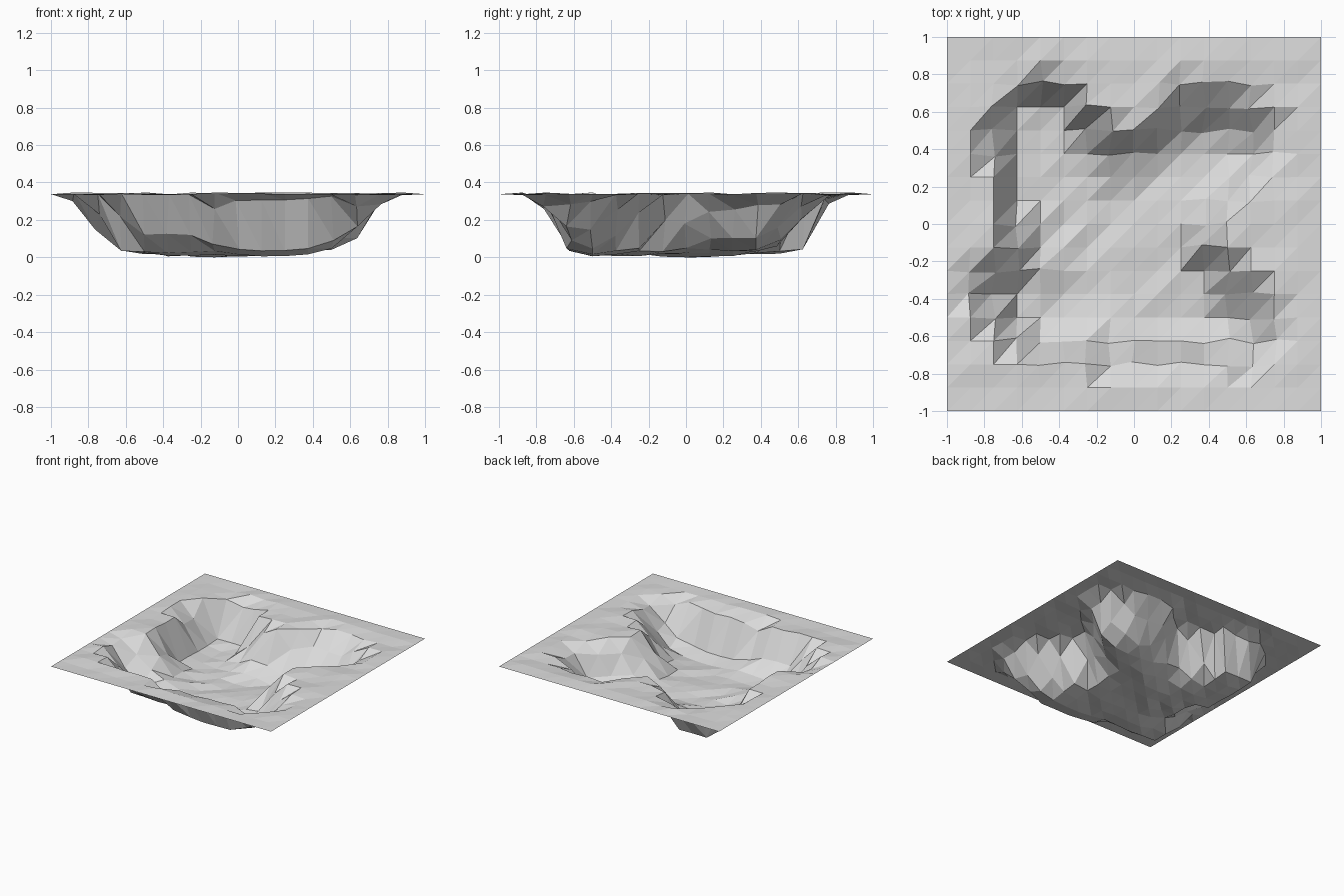
import bpy, bmesh, random
from mathutils import Vector
from mathutils.geometry import intersect_point_line

random.seed(4)
cube = bpy.data.objects.get("Cube")
if cube:
    bpy.data.objects.remove(cube)

HALF = 8              # grid cells from centre to edge
CELL = 1 / HALF
GROUND, FOOT_Z, FLOOR = 0.345, 0.048, 0.016

# Outlines of the pit in grid cells: upper rim, then foot of the walls
RIM = [(-7, 4), (-7, 3), (-6, 2), (-6, -1), (-7.3, -1.3), (-7.5, -3), (-7, -4),
       (-6, -5), (-5, -6), (-2, -6.2), (-1, -6.8), (0, -6.3), (3, -6.3),
       (4, -6.2), (5, -7), (6, -6), (7, -5), (7, -4), (6, -3), (5, -2), (4, -1),
       (4.1, 0), (7, 3), (7, 4), (6, 5), (5, 6.4), (1, 6.4), (0.8, 5.4), (0.2, 4),
       (-0.7, 4.4), (-1, 5), (-2, 5.2), (-2, 6.3), (-5, 6.3)]
FOOT = [(-5, 5), (-5, 1), (-4, 0), (-4, -1), (-3, -1.5), (-3.5, -2.2), (-5, -3),
        (-5, -4), (-4, -4.4), (-2, -4.4), (-1, -4.7), (1, -5), (2, -5), (4, -4.6),
        (4, -4), (3, -3), (3, -2), (2, -2), (2, 1), (3, 2), (4.4, 3.2), (3, 3.5),
        (1, 3.1), (0, 2.7), (-1, 2.3), (-2, 3), (-3, 4), (-3, 5)]


def edges(outline):
    return zip(outline, outline[1:] + outline[:1])


def inside(x, y, outline):
    hit = False
    for (ax, ay), (bx, by) in edges(outline):
        if (ay > y) != (by > y) and x < ax + (y - ay) * (bx - ax) / (by - ay):
            hit = not hit
    return hit


def distance(x, y, outline):
    p = Vector((x, y, 0))
    best = 99
    for a, b in edges(outline):
        a, b = Vector((*a, 0)), Vector((*b, 0))
        t = intersect_point_line(p, a, b)[1]
        best = min(best, (p - a.lerp(b, max(0, min(1, t)))).length)
    return best


def ground_point(i, j):
    x, y = i * CELL, j * CELL
    if max(abs(i), abs(j)) == HALF:
        return x, y, GROUND
    to_rim, to_foot = distance(i, j, RIM), distance(i, j, FOOT)
    if to_foot < 0.01 or inside(i, j, FOOT):
        # Rough floor, slightly dished
        z = FOOT_Z + (FLOOR - FOOT_Z) * min(to_foot / 1.3, 1) + random.uniform(-0.011, 0.011)
    elif to_rim > 0.01 and inside(i, j, RIM):
        # Crumbled wall, easing off towards rim and foot
        depth = to_rim / (to_rim + to_foot)
        depth *= depth * (3 - 2 * depth)
        z = GROUND + (FOOT_Z - GROUND) * depth + random.uniform(-0.012, 0.012)
        x += random.uniform(-0.015, 0.015)
        y += random.uniform(-0.015, 0.015)
    else:
        z = GROUND + random.uniform(-0.006, 0.01)
    return x, y, z


# Ground sheet of triangles, all split along the same diagonal
bm = bmesh.new()
span = range(-HALF, HALF + 1)
grid = {(i, j): bm.verts.new(ground_point(i, j)) for j in span for i in span}
for j in span[:-1]:
    for i in span[:-1]:
        a, b = grid[i, j], grid[i + 1, j]
        c, d = grid[i + 1, j + 1], grid[i, j + 1]
        bm.faces.new((a, b, c))
        bm.faces.new((a, c, d))

# Rest the lowest point on the origin plane
lowest = min(v.co.z for v in bm.verts)
for v in bm.verts:
    v.co.z -= lowest

mesh = bpy.data.meshes.new("pit_terrain")
bm.to_mesh(mesh)
bm.free()
terrain = bpy.data.objects.new("pit_terrain", mesh)
bpy.context.collection.objects.link(terrain)

# Plain stone colour
stone = bpy.data.materials.new("pale_grey")
stone.use_nodes = True
stone.diffuse_color = (0.72, 0.72, 0.72, 1)
stone.node_tree.nodes["Principled BSDF"].inputs["Base Color"].default_value = stone.diffuse_color
mesh.materials.append(stone)
